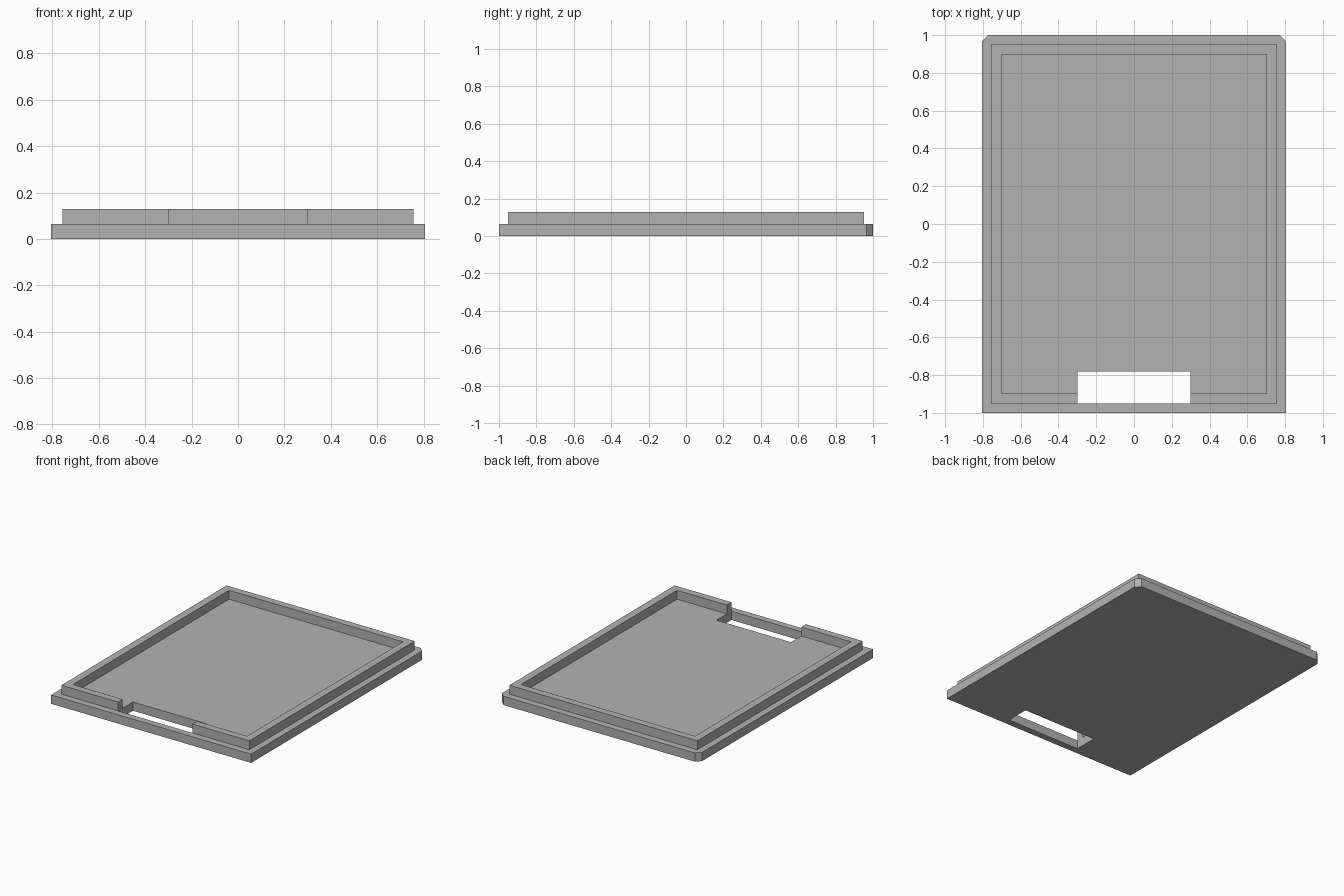
import bpy
import bmesh

# Remove the default cube
cube = bpy.data.objects.get("Cube")
if cube:
    bpy.data.objects.remove(cube, do_unlink=True)

# Main dimensions
HALF_X, HALF_Y, CHAMFER = 0.806, 1.0, 0.035
RIM_X, RIM_Y = 0.757, 0.951
IN_X, IN_Y = 0.701, 0.898
SLOT_X, SLOT_BACK = 0.30, -0.78
FLOOR, TOP = 0.064, 0.129

grey = bpy.data.materials.new("plain grey")
grey.use_nodes = True
colour = (0.448, 0.448, 0.448, 1)
grey.diffuse_color = colour
grey.node_tree.nodes["Principled BSDF"].inputs["Base Color"].default_value = colour


def mirrored(half):
    """Close an outline given for its +x half, from front to back."""
    return half + [(-x, y) for x, y in reversed(half)]


def prism(name, outline, z0, z1, open_bottom=False):
    """Extrude a flat outline from z0 up to z1."""
    bm = bmesh.new()
    base = bm.faces.new([bm.verts.new((x, y, z0)) for x, y in outline])
    new = bmesh.ops.extrude_face_region(bm, geom=[base], use_keep_orig=True)
    for v in new["geom"]:
        if isinstance(v, bmesh.types.BMVert):
            v.co.z = z1
    bmesh.ops.recalc_face_normals(bm, faces=bm.faces[:])
    if open_bottom:
        hidden = [f for f in bm.faces if all(v.co.z < z0 + 1e-4 for v in f.verts)]
        bmesh.ops.delete(bm, geom=hidden, context="FACES_ONLY")
    mesh = bpy.data.meshes.new(name)
    bm.to_mesh(mesh)
    bm.free()
    mesh.materials.append(grey)
    obj = bpy.data.objects.new(name, mesh)
    bpy.context.collection.objects.link(obj)
    return obj


# Base plate with chamfered back corners
plate = prism("base_plate", mirrored([
    (HALF_X, -HALF_Y), (HALF_X, HALF_Y - CHAMFER), (HALF_X - CHAMFER, HALF_Y)]), 0, FLOOR)

# Slot cut through the plate near the front
cutter = prism("slot_cutter", mirrored([(SLOT_X, -RIM_Y), (SLOT_X, SLOT_BACK)]), -0.1, 0.2)
cutter.hide_render = True
cut = plate.modifiers.new("slot", "BOOLEAN")
cut.operation = "DIFFERENCE"
cut.solver = "EXACT"
cut.object = cutter
bpy.context.view_layer.objects.active = plate
plate.select_set(True)
bpy.ops.object.modifier_apply(modifier=cut.name)
bpy.data.objects.remove(cutter, do_unlink=True)

# Raised rim, open at the front over the slot
outer = mirrored([(SLOT_X, -RIM_Y), (RIM_X, -RIM_Y), (RIM_X, RIM_Y)])
inner = mirrored([(SLOT_X, -IN_Y), (IN_X, -IN_Y), (IN_X, IN_Y)])
prism("raised_rim", outer + inner[::-1], FLOOR, TOP, open_bottom=True)
